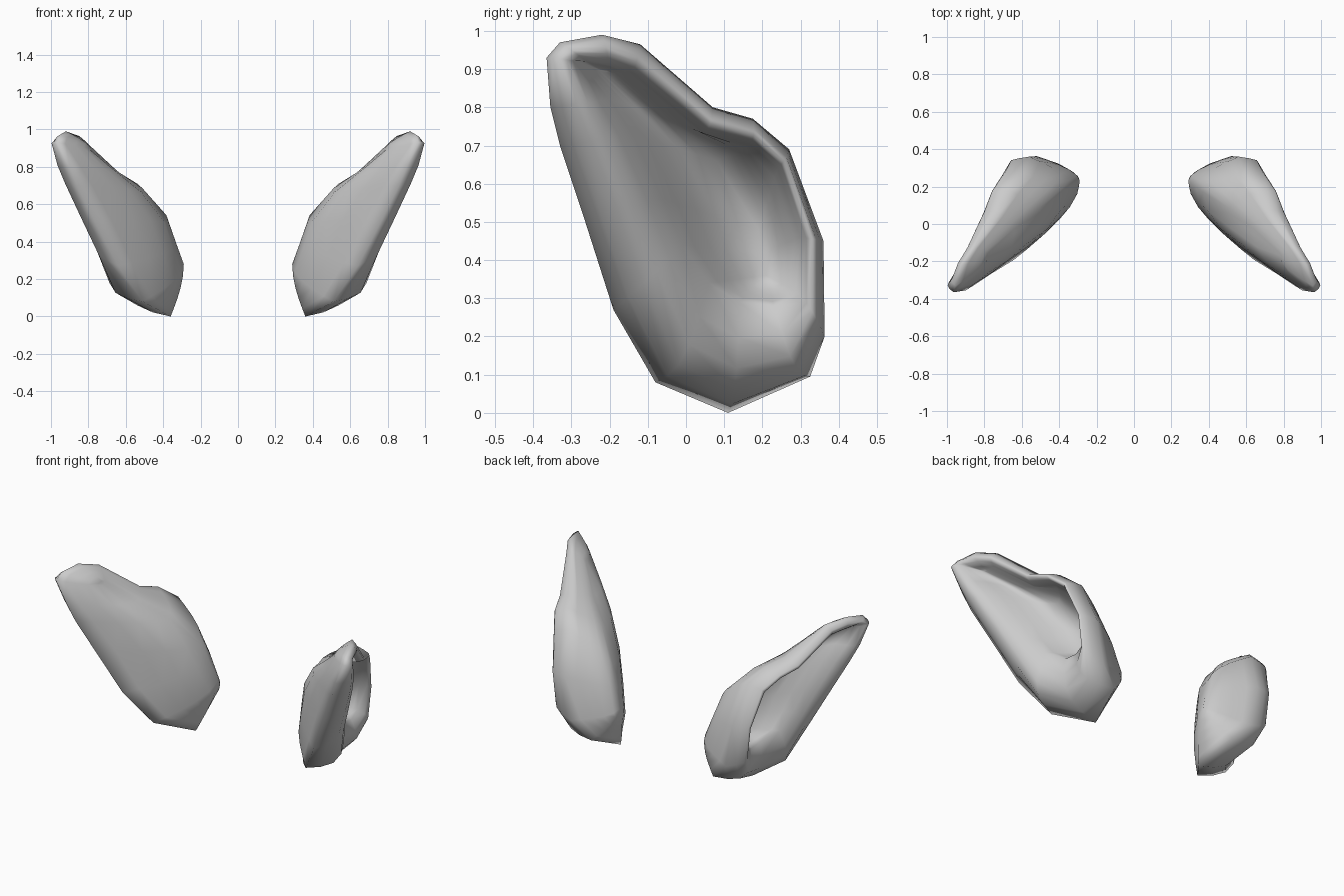
import bpy, bmesh, math
from mathutils import Vector

if "Cube" in bpy.data.objects:
    bpy.data.objects.remove(bpy.data.objects["Cube"])

# Outer outline of the right ear, and the matching edge of its hollow
outline = [(.36, .11, 0), (.51, -.08, .08), (.64, -.19, .27), (.77, -.27, .52),
           (.86, -.33, .70), (.90, -.355, .80), (.965, -.365, .93), (.955, -.33, .97),
           (.92, -.22, .99), (.85, -.12, .965), (.71, .07, .80), (.66, .175, .77),
           (.59, .27, .69), (.56, .36, .45), (.52, .363, .20), (.41, .325, .095)]
hollow = [(.60, .14, .29), (.67, .06, .34), (.71, -.01, .44), (.75, -.06, .56),
          (.82, -.14, .73), (.86, -.20, .82), (.93, -.28, .92), (.92, -.26, .92),
          (.90, -.20, .91), (.86, -.14, .89), (.73, .05, .73), (.69, .17, .70),
          (.65, .24, .64), (.60, .30, .46), (.59, .30, .31), (.60, .23, .28)]
outline = [Vector(p) for p in outline]
hollow = [Vector(p) for p in hollow]

# Spines from base to tip: along the convex back and along the hollow's floor
back_spine = [Vector(p) for p in ((.29, .23, .28), (.37, .17, .50), (.50, .06, .66), (.78, -.17, .88))]
floor_spine = [Vector(p) for p in ((.50, .21, .36), (.50, .19, .48), (.60, .08, .66), (.86, -.21, .89))]
steps = (0, 0, .5, 1, 2, 2.5, 3, 3)
bm = bmesh.new()


def along(spine):
    """One spine point for every outline point."""
    pts = []
    for s in steps + steps[::-1]:
        i = min(int(s), 2)
        pts.append(spine[i].lerp(spine[i + 1], s - i))
    return pts


def ring(points):
    return [bm.verts.new(p) for p in points]


def bridge(a, b):
    n = len(a)
    for i in range(n):
        j = (i + 1) % n
        bm.faces.new((a[i], a[j], b[j], b[i]))


def rim(t):
    """Rolled strip between outline and hollow."""
    pts = []
    for a, b in zip(outline, hollow):
        swell = Vector((.085, .005, -.06 if a.z < .1 else 0))
        pts.append(a.lerp(b, t) + swell * math.sin(math.pi * t) * min(1, (1.1 - a.z) / .3))
    return pts


def shell(start, end, t):
    """Rounded dish: x eases in faster than y and z."""
    ease = math.sin(math.pi / 2 * t)
    return [Vector((a.x + (b.x - a.x) * ease, *a.lerp(b, t).yz)) for a, b in zip(start, end)]


def dish(first, start, end):
    last = first
    for t in (.15, .35, .55, .78, 1):
        nxt = ring(shell(start, end, t))
        bridge(last, nxt)
        last = nxt


# Convex back, rolled rim and hollow
edge = ring(outline)
dish(edge, outline, along(back_spine))
last = edge
for t in (.2, .4, .6, .8, 1):
    nxt = ring(rim(t))
    bridge(last, nxt)
    last = nxt
dish(last, hollow, along(floor_spine))

bmesh.ops.remove_doubles(bm, verts=bm.verts[:], dist=.0005)
bmesh.ops.recalc_face_normals(bm, faces=bm.faces[:])
mesh = bpy.data.meshes.new("ears")
bm.to_mesh(mesh)
bm.free()
ears = bpy.data.objects.new("ears", mesh)
bpy.context.collection.objects.link(ears)
for p in mesh.polygons:
    p.use_smooth = True

# Left ear
mirror = ears.modifiers.new("left_ear", 'MIRROR')
mirror.use_axis[0] = True
